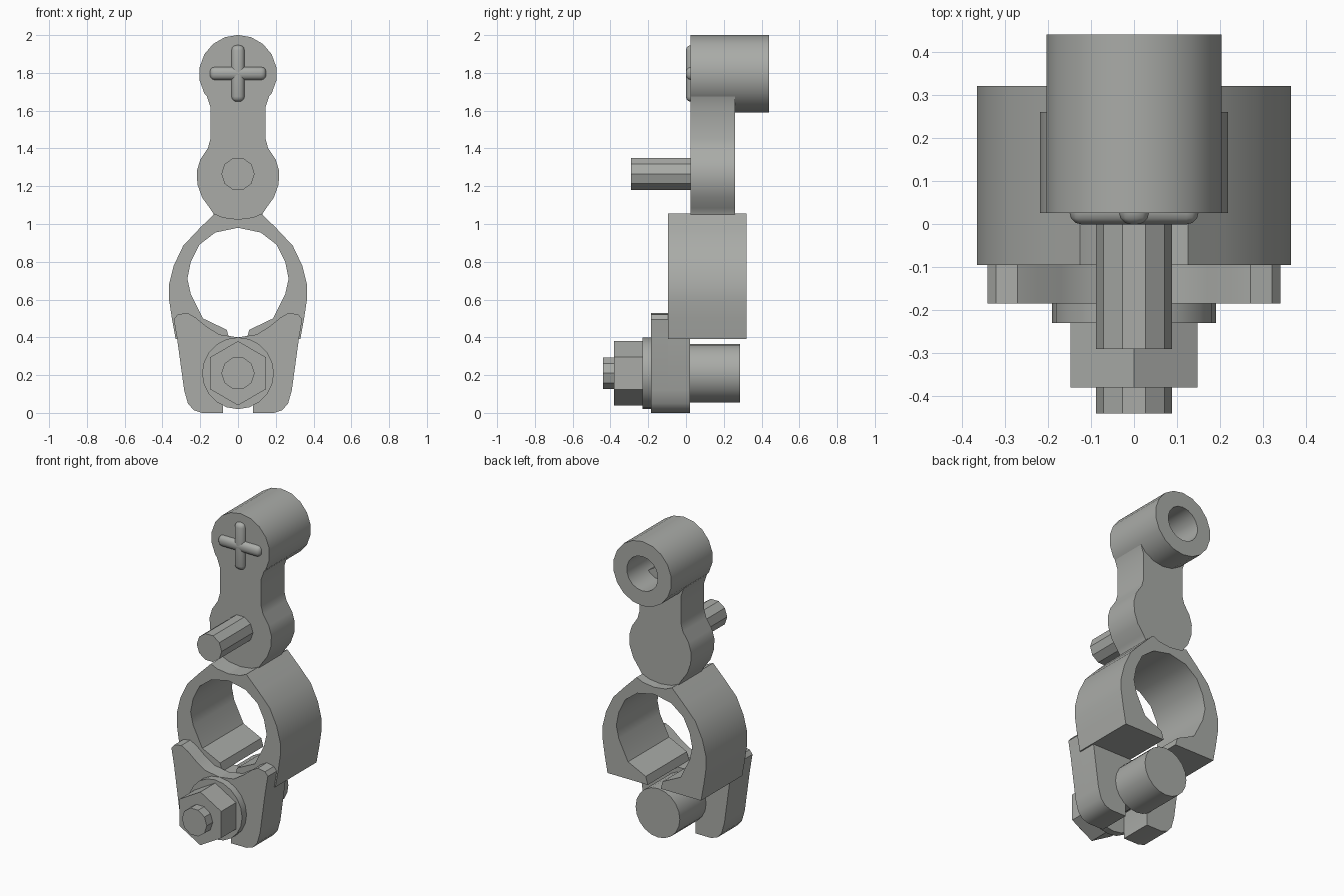
import bpy, bmesh, math
from mathutils import Matrix, Vector

if "Cube" in bpy.data.objects:
    bpy.data.objects.remove(bpy.data.objects["Cube"], do_unlink=True)

GREY = (0.40, 0.41, 0.39, 1.0)
grey = bpy.data.materials.new("warm_grey")
grey.diffuse_color = GREY
grey.use_nodes = True
grey.node_tree.nodes["Principled BSDF"].inputs["Base Color"].default_value = GREY


def finish(bm, name):
    """Turn a bmesh into a shaded object."""
    bmesh.ops.recalc_face_normals(bm, faces=bm.faces)
    mesh = bpy.data.meshes.new(name)
    bm.to_mesh(mesh)
    bm.free()
    mesh.materials.append(grey)
    obj = bpy.data.objects.new(name, mesh)
    bpy.context.collection.objects.link(obj)
    bpy.ops.object.select_all(action="DESELECT")
    obj.select_set(True)
    bpy.context.view_layer.objects.active = obj
    bpy.ops.object.shade_smooth_by_angle(angle=math.radians(32))
    return obj


def extrude(name, outline, y0, y1):
    """Extrude an x-z outline from y0 to y1."""
    bm = bmesh.new()
    face = bm.faces.new([bm.verts.new((x, y0, z)) for x, z in outline])
    top = bmesh.ops.extrude_face_region(bm, geom=[face])["geom"]
    verts = [v for v in top if isinstance(v, bmesh.types.BMVert)]
    bmesh.ops.translate(bm, verts=verts, vec=(0, y1 - y0, 0))
    return finish(bm, name)


def mirrored(half):
    """Close a right-hand outline with its left-hand mirror."""
    return half + [(-x, z) for x, z in reversed(half) if x > 0]


def circle(z, radius, sides, turn=0.0):
    return [(radius * math.sin(2 * math.pi * (i + turn) / sides),
             z + radius * math.cos(2 * math.pi * (i + turn) / sides)) for i in range(sides)]


def rod(name, z, radius, y0, y1, sides, turn=0.0):
    return extrude(name, circle(z, radius, sides, turn), y0, y1)


# Open clamp ring with a saddle on top and a gap at the bottom
outer = [(0, 1.025), (0.08, 1.035), (0.125, 1.055), (0.15, 1.03), (0.21, 0.97),
         (0.29, 0.885), (0.34, 0.78), (0.365, 0.68), (0.365, 0.60), (0.35, 0.50), (0.33, 0.39)]
inner = [(0.045, 0.39), (0.06, 0.44), (0.185, 0.50), (0.25, 0.63), (0.268, 0.71),
         (0.25, 0.80), (0.205, 0.89), (0.12, 0.955), (0, 0.98)]
right_side = outer + inner
for side, label in ((1, "left"), (-1, "right")):
    extrude("clamp_ring_" + label, [(side * x, z) for x, z in right_side], -0.095, 0.32)

# Clamp plate with a slot from below for the bolt
lower = [(0.322, 0.39), (0.285, 0.12), (0.265, 0.05), (0.235, 0.015), (0.19, 0.0),
         (0.08, 0.0), (0.08, 0.21), (0.05, 0.27), (0, 0.29)]
upper = [(0, 0.40), (0.10, 0.415), (0.17, 0.46), (0.225, 0.505), (0.27, 0.53),
         (0.32, 0.52), (0.34, 0.495)]
for side, label in ((1, "left"), (-1, "right")):
    extrude("clamp_plate_" + label, [(side * x, z) for x, z in upper + lower], -0.185, -0.095)
    extrude("plate_back_" + label, [(side * x, z) for x, z in [(0, 0.39)] + lower], -0.095, 0.02)

# Bolt, washer and nut
BOLT_Z = 0.21
rod("bolt_head", BOLT_Z, 0.156, 0.02, 0.285, 20)
rod("bolt_shaft", BOLT_Z, 0.088, -0.44, 0.02, 10, 0.5)
rod("washer", BOLT_Z, 0.19, -0.23, -0.185, 20)
rod("nut", BOLT_Z, 0.17, -0.38, -0.23, 6)

# Arm with a round bulge, and the pin on it
arm = mirrored([(0, 1.0), (0.12, 1.0), (0.13, 1.055), (0.15, 1.085), (0.19, 1.14), (0.215, 1.21),
                (0.218, 1.28), (0.20, 1.34), (0.16, 1.40), (0.146, 1.45), (0.146, 1.62),
                (0.165, 1.675), (0.0, 1.78)])
extrude("arm", arm, 0.025, 0.26)
rod("pin", 1.265, 0.088, -0.29, 0.03, 10, 0.5)

# Round boss with a socket sunk into its back
boss = rod("boss", 1.795, 0.206, 0.025, 0.44, 18)
bm = bmesh.new()
bm.from_mesh(boss.data)
back = max(bm.faces, key=lambda f: f.calc_center_median().y)
bmesh.ops.inset_region(bm, faces=[back], thickness=0.096)
floor = bmesh.ops.extrude_discrete_faces(bm, faces=[back])["faces"][0]
bmesh.ops.translate(bm, verts=floor.verts, vec=(0, -0.32, 0))
bm.to_mesh(boss.data)
bm.free()
bpy.ops.object.shade_smooth_by_angle(angle=math.radians(32))

# Raised cross on the front of the boss, with rounded bars
for name, size in (("cross_bar", (0.30, 0.07, 0.07)), ("cross_post", (0.07, 0.07, 0.30))):
    bm = bmesh.new()
    bmesh.ops.create_cube(bm, size=1, matrix=Matrix.Diagonal(Vector(size + (1,))))
    bmesh.ops.bevel(bm, geom=bm.edges[:], offset=0.028, segments=3, profile=0.5, affect="EDGES")
    bmesh.ops.translate(bm, verts=bm.verts, vec=(0, 0.034, 1.797))
    finish(bm, name)
